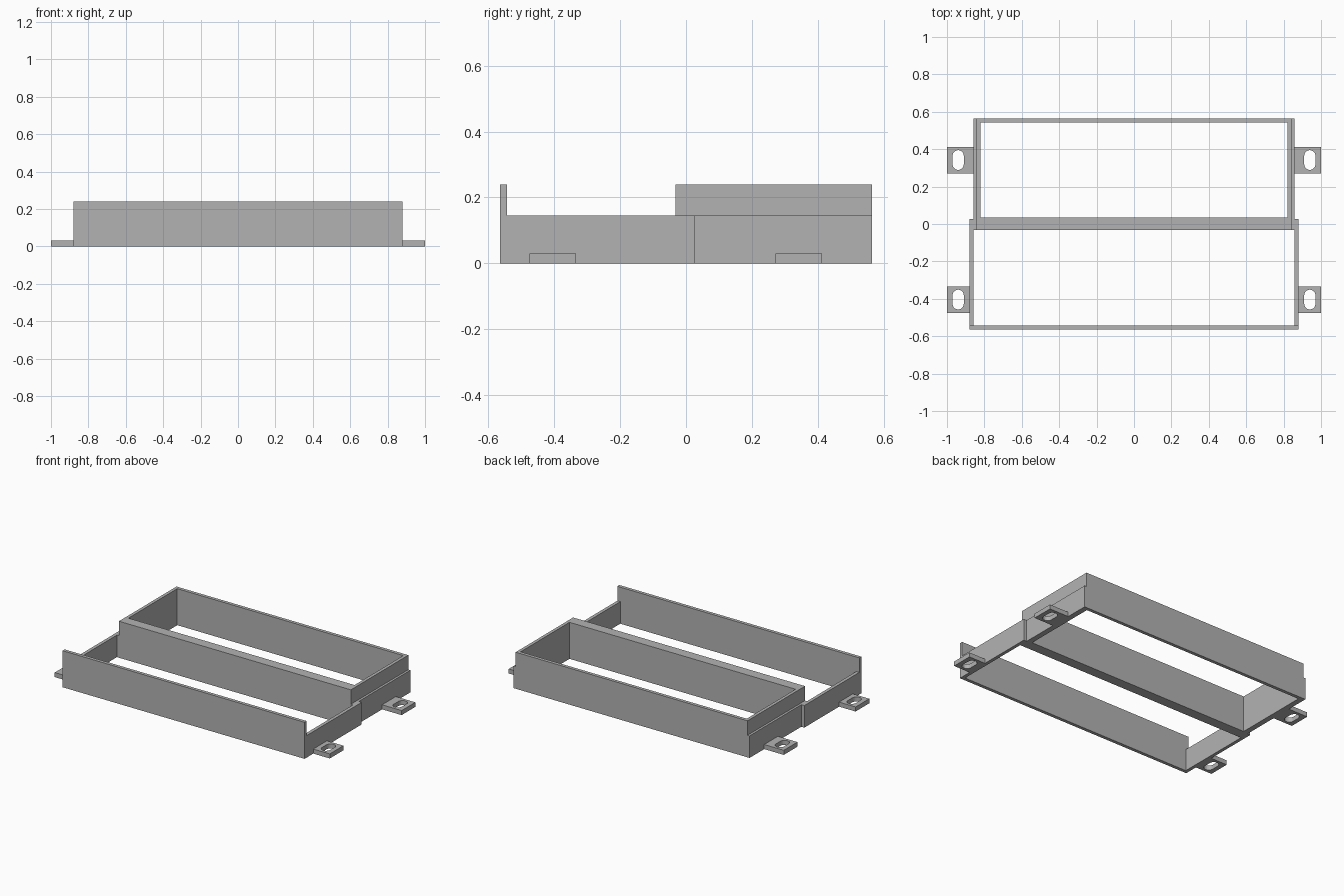
import bpy, bmesh, math

if "Cube" in bpy.data.objects:
    bpy.data.objects.remove(bpy.data.objects["Cube"])

grey = bpy.data.materials.new("matte grey")
grey.diffuse_color = (0.45, 0.45, 0.45, 1)
grey.use_nodes = True
grey.node_tree.nodes["Principled BSDF"].inputs["Base Color"].default_value = grey.diffuse_color


def rect(x0, x1, y0, y1):
    return [(x0, y0), (x1, y0), (x1, y1), (x0, y1)]


def slot(cx, cy, r, half_len, n=10):
    """Rounded slot running along y."""
    pts = []
    for side, start in ((1, 0), (-1, math.pi)):
        for i in range(n + 1):
            a = start + math.pi * i / n
            pts.append((cx + r * math.cos(a), cy + side * (half_len - r) + r * math.sin(a)))
    return pts


def extrude(name, loops, z0, z1):
    """Solid plate from an outer loop followed by hole loops."""
    curve = bpy.data.curves.new(name, 'CURVE')
    curve.dimensions = '2D'
    curve.fill_mode = 'BOTH'
    curve.extrude = (z1 - z0) / 2
    for loop in loops:
        s = curve.splines.new('POLY')
        s.points.add(len(loop) - 1)
        for p, (x, y) in zip(s.points, loop):
            p.co = (x, y, 0, 1)
        s.use_cyclic_u = True
    obj = bpy.data.objects.new(name, curve)
    bpy.context.collection.objects.link(obj)
    bpy.ops.object.select_all(action='DESELECT')
    obj.select_set(True)
    bpy.context.view_layer.objects.active = obj
    bpy.ops.object.convert(target='MESH')
    obj = bpy.context.view_layer.objects.active
    bm = bmesh.new()
    bm.from_mesh(obj.data)
    bmesh.ops.remove_doubles(bm, verts=bm.verts, dist=1e-5)
    bmesh.ops.translate(bm, verts=bm.verts, vec=(0, 0, (z0 + z1) / 2))
    bmesh.ops.recalc_face_normals(bm, faces=bm.faces)
    for f in bm.faces:
        f.smooth = False
    bm.to_mesh(obj.data)
    bm.free()
    obj.data.materials.clear()
    obj.data.materials.append(grey)
    return obj


def join(base, part):
    """Union part into base and merge the flat faces."""
    mod = base.modifiers.new("union", 'BOOLEAN')
    mod.operation = 'UNION'
    mod.solver = 'EXACT'
    mod.object = part
    bpy.context.view_layer.objects.active = base
    bpy.ops.object.modifier_apply(modifier=mod.name)
    bpy.data.objects.remove(part)
    bm = bmesh.new()
    bm.from_mesh(base.data)
    bmesh.ops.remove_doubles(bm, verts=bm.verts, dist=1e-5)
    bmesh.ops.dissolve_limit(bm, angle_limit=0.01, verts=bm.verts, edges=bm.edges)
    bm.to_mesh(base.data)
    bm.free()


FRONT, BACK, STEP = -0.565, 0.565, 0.028
LOW, HIGH = 0.145, 0.24
FX, BX, UX = 0.88, 0.858, 0.843      # half widths: front bay, back bay, upper rim

# Lower frame: wide front bay, narrower back bay, two openings
outline = [(-FX, FRONT), (FX, FRONT), (FX, STEP), (BX, STEP),
           (BX, BACK), (-BX, BACK), (-BX, STEP), (-FX, STEP)]
front_opening = rect(-0.858, 0.858, -0.543, -0.032)
back_opening = rect(-0.822, 0.822, 0.036, 0.543)
frame = extrude("frame", [outline, front_opening, back_opening], 0, LOW)

# Raised rim round the back bay, and raised front wall
rim = extrude("raised_rim", [rect(-UX, UX, -0.032, BACK), back_opening], LOW, HIGH)
join(frame, rim)
wall = extrude("front_wall", [rect(-FX, FX, FRONT, -0.543)], LOW, HIGH)
join(frame, wall)

# Slotted mounting tabs
for sx, side in ((-1, "left"), (1, "right")):
    for cy, inner, place in ((-0.404, FX, "front"), (0.342, BX, "back")):
        xs = sorted((sx * inner, sx * 1.0))
        extrude(f"{place}_{side}_tab",
                [rect(*xs, cy - 0.071, cy + 0.071), slot(sx * 0.94, cy, 0.03, 0.053)], 0, 0.03)
